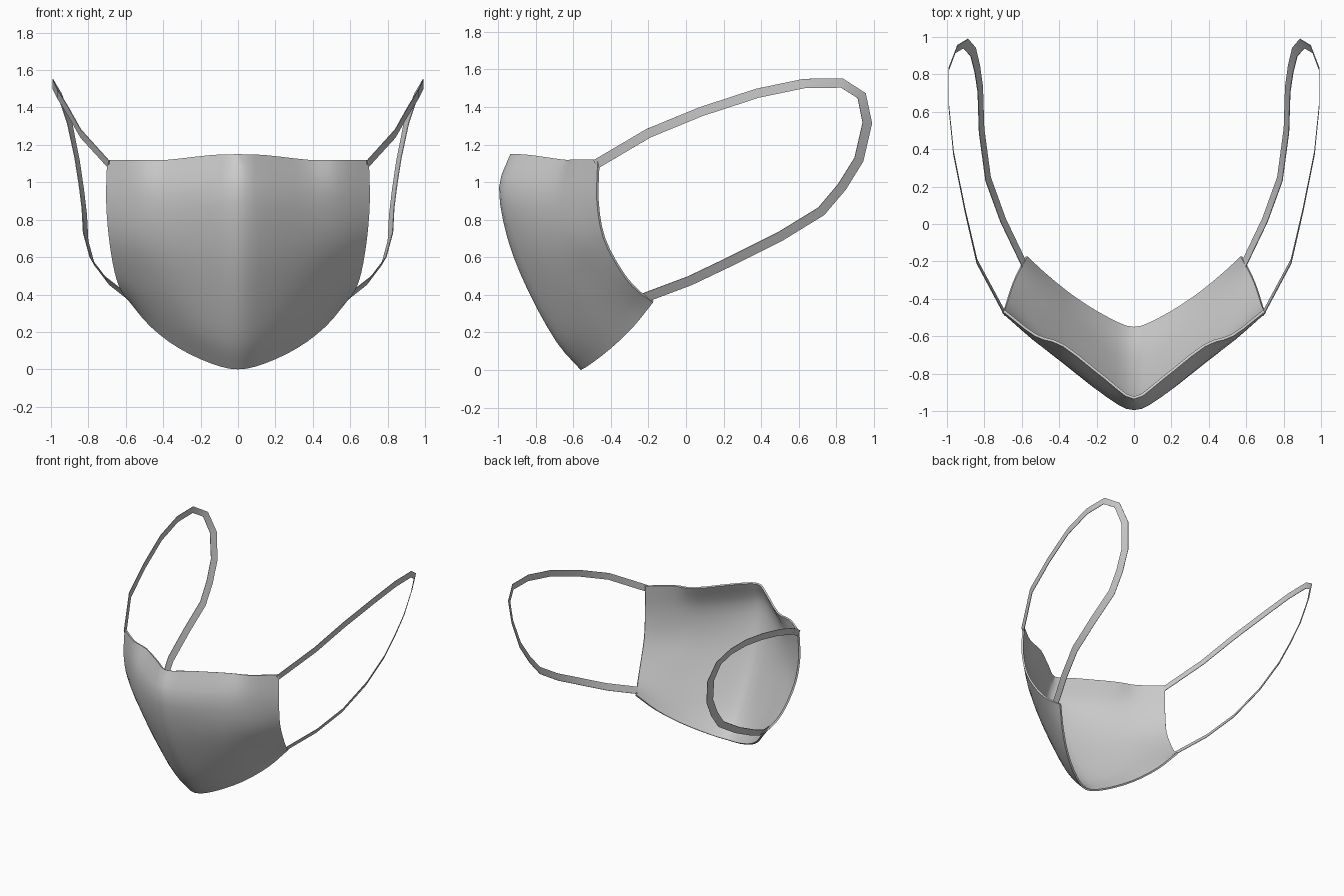
import bpy
from mathutils import Vector

cube = bpy.data.objects.get("Cube")
if cube:
    bpy.data.objects.remove(cube, do_unlink=True)

grey = bpy.data.materials.new("cloth grey")
grey.use_nodes = True
colour = (0.6, 0.6, 0.6, 1)
grey.diffuse_color = colour
grey.node_tree.nodes["Principled BSDF"].inputs["Base Color"].default_value = colour


def make_sheet(name, rows, thickness, offset):
    """Skin a grid of points and give it cloth thickness."""
    n = len(rows[0])
    verts = [p for row in rows for p in row]
    faces = [(r * n + c, (r + 1) * n + c, (r + 1) * n + c + 1, r * n + c + 1)
             for r in range(len(rows) - 1) for c in range(n - 1)]
    mesh = bpy.data.meshes.new(name)
    mesh.from_pydata(verts, [], faces)
    mesh.materials.append(grey)
    obj = bpy.data.objects.new(name, mesh)
    bpy.context.collection.objects.link(obj)
    bpy.ops.object.select_all(action='DESELECT')
    obj.select_set(True)
    bpy.context.view_layer.objects.active = obj
    mod = obj.modifiers.new("thickness", 'SOLIDIFY')
    mod.thickness = thickness
    mod.offset = offset
    bpy.ops.object.modifier_apply(modifier=mod.name)
    bpy.ops.object.shade_smooth_by_angle()
    return obj


def smooth_path(points, steps):
    """Pass a rounded curve through every point."""
    ends = [points[0] * 2 - points[1]] + points + [points[-1] * 2 - points[-2]]
    path = []
    for a, b, c, d in zip(ends, ends[1:], ends[2:], ends[3:]):
        for i in range(steps):
            t = i / steps
            path.append((b * 2 + (c - a) * t + (a * 2 - b * 5 + c * 4 - d) * t**2
                         + (b * 3 - a - c * 3 + d) * t**3) / 2)
    return path + [points[-1]]


# Mask: half cross-sections from the nose edge down to the chin edge
half_rows = [
    [(0, -.935, 1.15), (.15, -.835, 1.145), (.38, -.655, 1.12), (.53, -.6, 1.12), (.7, -.47, 1.12)],
    [(0, -.995, .97), (.14, -.93, .95), (.38, -.74, .93), (.54, -.62, .92), (.705, -.475, .9)],
    [(0, -.95, .7), (.17, -.87, .69), (.38, -.72, .69), (.55, -.58, .69), (.69, -.44, .7)],
    [(0, -.84, .42), (.16, -.77, .43), (.36, -.63, .45), (.53, -.47, .48), (.66, -.345, .52)],
    [(0, -.69, .15), (.15, -.64, .18), (.33, -.52, .25), (.49, -.38, .33), (.625, -.26, .42)],
    [(0, -.56, 0), (.14, -.51, .03), (.32, -.4, .115), (.47, -.28, .23), (.58, -.175, .36)],
]
rows = []
for half in half_rows:
    right = [Vector((-x, y, z)) for x, y, z in reversed(half[1:])]
    rows.append(smooth_path(right + [Vector(p) for p in half], 3))
columns = [smooth_path(list(col), 3) for col in zip(*rows)]
make_sheet("mask_cloth", list(zip(*columns)), 0.014, -1)

# Ear loops: a flat ribbon from the top corner, round the ear, to the lower corner
loop = [Vector(p) for p in [
    (.69, -.48, 1.095), (.84, -.2, 1.26), (.905, .08, 1.375), (.965, .38, 1.473),
    (.99, .63, 1.525), (.99, .83, 1.527), (.95, .935, 1.46), (.9, .965, 1.315),
    (.86, .92, 1.12), (.838, .83, .975), (.822, .72, .845), (.815, .5, .71),
    (.78, .24, .58), (.7, .02, .475), (.585, -.22, .385)]]
for side, name in ((1, "left_ear_loop"), (-1, "right_ear_loop")):
    outer, inner = [], []
    for i, p in enumerate(loop):
        t = loop[min(i + 1, len(loop) - 1)] - loop[max(i - 1, 0)]
        w = Vector((0, t.z, -t.y)).normalized() * 0.025
        w.x = 0.013 * min(max(i - 5, 0) / 2, 1)   # lower strand leans outwards
        for edge, q in ((outer, p - w), (inner, p + w)):
            edge.append(Vector((side * q.x, q.y, q.z)))
    make_sheet(name, [outer, inner] if side > 0 else [inner, outer], 0.004, 0)
